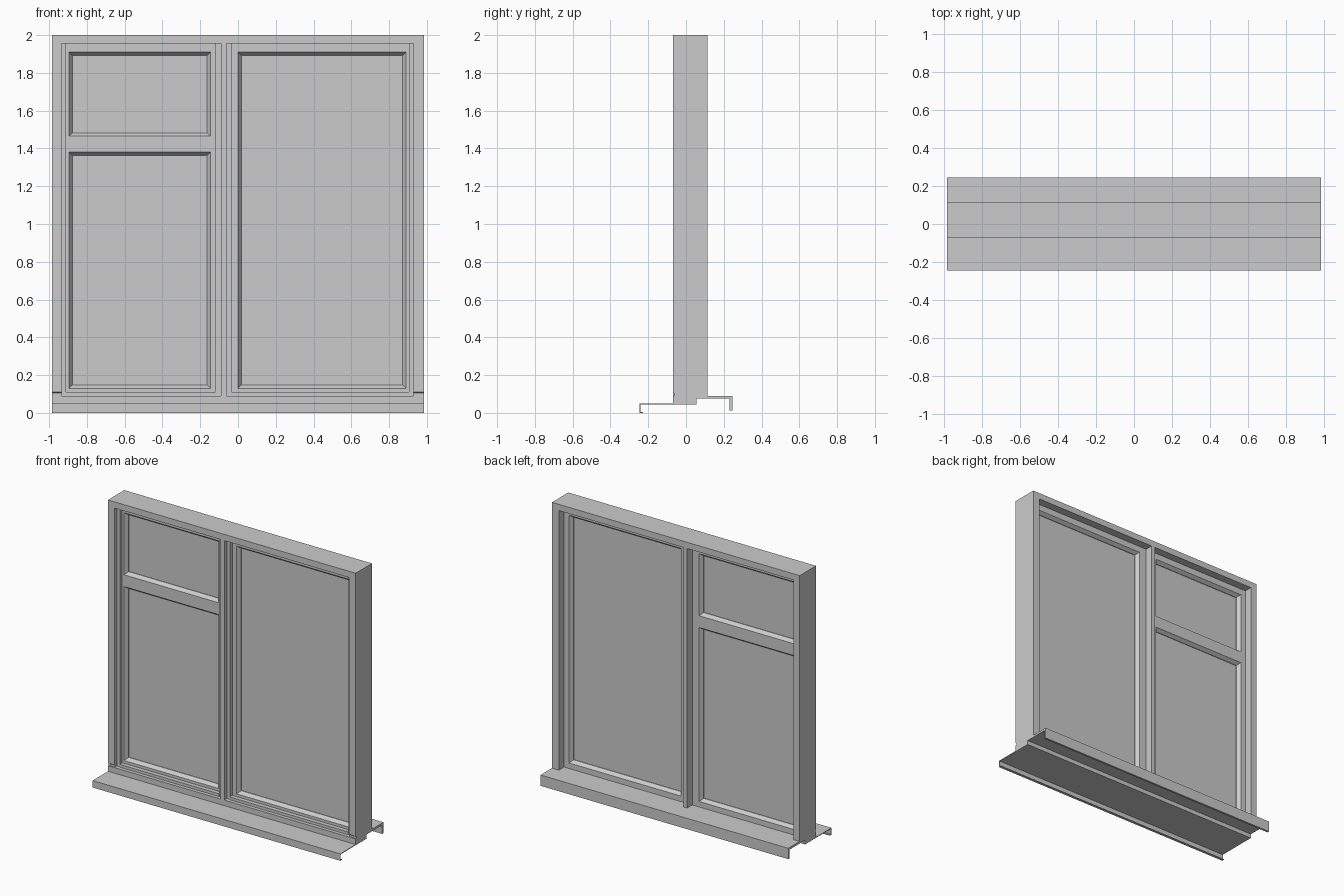
import bpy, bmesh

if "Cube" in bpy.data.objects:
    bpy.data.objects.remove(bpy.data.objects["Cube"])

W = 0.985                 # half width of the whole window
YF, YB = -0.07, 0.115     # front and back of the outer frame
SF, SB = -0.015, 0.057    # front and back of the sashes


def finish(bm, name):
    bmesh.ops.recalc_face_normals(bm, faces=bm.faces)
    me = bpy.data.meshes.new(name)
    bm.to_mesh(me)
    bm.free()
    ob = bpy.data.objects.new(name, me)
    bpy.context.collection.objects.link(ob)
    return ob


def extrude_x(name, profile, x0, x1):
    """Closed (y, z) profile extruded along x."""
    bm = bmesh.new()
    face = bm.faces.new([bm.verts.new((x0, y, z)) for y, z in profile])
    ext = bmesh.ops.extrude_face_region(bm, geom=[face], use_keep_orig=True)
    verts = [g for g in ext["geom"] if isinstance(g, bmesh.types.BMVert)]
    bmesh.ops.translate(bm, verts=verts, vec=(x1 - x0, 0, 0))
    return finish(bm, name)


def box(name, x0, x1, y0, y1, z0, z1):
    return extrude_x(name, [(y0, z0), (y1, z0), (y1, z1), (y0, z1)], x0, x1)


def ring(name, x0, x1, z0, z1, profile):
    """Mitred rectangular loop; profile is (inset, y)."""
    bm = bmesh.new()
    loops = [[bm.verts.new(p) for p in ((x0 + i, y, z0 + i), (x1 - i, y, z0 + i),
                                        (x1 - i, y, z1 - i), (x0 + i, y, z1 - i))]
             for i, y in profile]
    for a, b in zip(loops, loops[1:] + loops[:1]):
        for k in range(4):
            n = (k + 1) % 4
            bm.faces.new((a[k], a[n], b[n], b[k]))
    return finish(bm, name)


def sash(name, x0, x1, ox0, ox1, openings):
    """Sash with stiles, rails, sloped glazing beads and panes."""
    box(name + "_stile_left", x0, ox0, SF, SB, 0.09, 1.955)
    box(name + "_stile_right", ox1, x1, SF, SB, 0.09, 1.955)
    edges = [0.09] + [z for o in openings for z in o] + [1.955]
    for z0, z1 in zip(edges[::2], edges[1::2]):
        box(name + "_rail", ox0, ox1, SF, SB, z0, z1)
    for z0, z1 in openings:
        ring(name + "_glazing_bead", ox0, ox1, z0, z1,
             [(0, SF), (0.018, 0.01), (0.018, 0.032), (0, SB)])
        box(name + "_pane", ox0 + 0.017, ox1 - 0.017, 0.014, 0.028,
            z0 + 0.017, z1 - 0.017)


# Outer frame: jambs with a small drip notch near the foot
jamb = [(YF + 0.007, 0.09), (YB, 0.09), (YB, 2.0), (YF, 2.0),
        (YF, 0.11), (YF + 0.007, 0.104)]
extrude_x("jamb_left", jamb, -W, -0.935)
extrude_x("jamb_right", jamb, 0.93, W)
box("head", -0.935, 0.93, YF, YB, 1.955, 2.0)
extrude_x("bottom_rail", [(YF, 0.05), (0.055, 0.05), (0.055, 0.075), (YB, 0.075),
                          (YB, 0.09), (YF, 0.09)], -W, W)
box("mullion", -0.09, -0.06, YF, YB, 0.09, 1.955)

# Guide strips beside the sashes and the track below them
for x0, x1 in ((-0.935, -0.91), (-0.12, -0.09), (-0.06, -0.035), (0.905, 0.93)):
    box("guide_strip", x0, x1, -0.04, SF, 0.09, 1.955)
for x0, x1 in ((-0.91, -0.12), (-0.035, 0.905)):
    box("bottom_track", x0, x1, -0.045, SF, 0.09, 0.11)

# Sashes
sash("divided_sash", -0.935, -0.09, -0.895, -0.145, [(0.13, 1.38), (1.465, 1.91)])
sash("single_sash", -0.06, 0.93, 0.0, 0.89, [(0.13, 1.91)])

# Outside sheet sill with folded drip lip
extrude_x("outer_sill", [(0.055, 0.05), (-0.245, 0.05), (-0.245, 0.0), (-0.227, 0.0),
                         (-0.227, 0.005), (-0.24, 0.005), (-0.24, 0.045),
                         (0.055, 0.045)], -W, W)

# Inside window board with downturned nose
extrude_x("inner_board", [(YB, 0.09), (0.245, 0.09), (0.245, 0.012), (0.23, 0.012),
                          (0.23, 0.075), (YB, 0.075)], -W, W)
